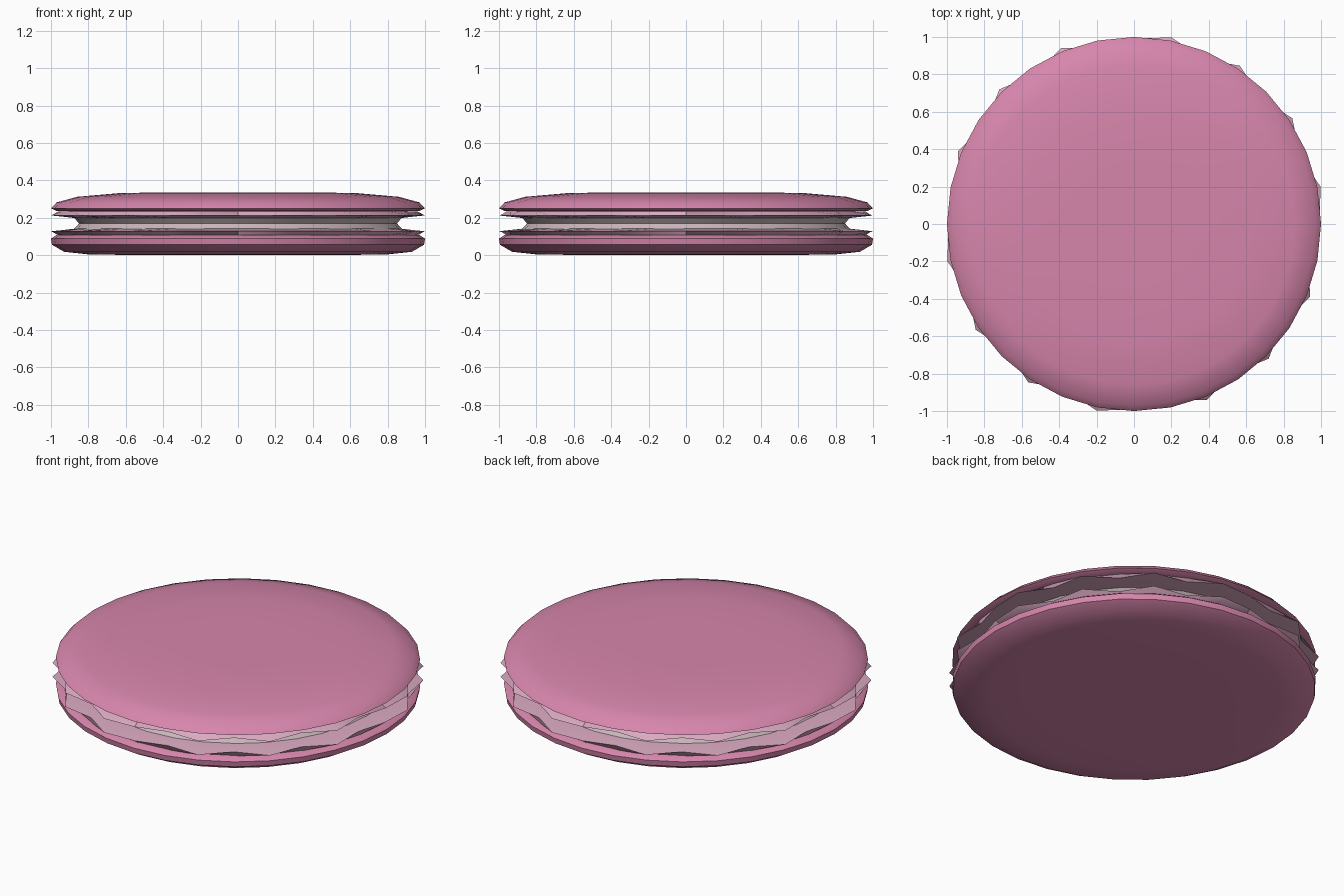
import bpy
import bmesh
from math import sin, cos, tau, radians

SIDES = 32

cube = bpy.data.objects.get("Cube")
if cube:
    bpy.data.objects.remove(cube, do_unlink=True)


def material(name, rgb):
    mat = bpy.data.materials.new(name)
    mat.use_nodes = True
    color = (*rgb, 1)
    mat.diffuse_color = color
    mat.node_tree.nodes["Principled BSDF"].inputs["Base Color"].default_value = color
    return mat


shell_pink = material("shell pink", (0.68, 0.238, 0.413))
foot_pink = material("pale foot pink", (0.70, 0.40, 0.53))
cream = material("cream filling", (0.60, 0.48, 0.50))


def ruffle(k):
    """Radius offset: every other point spikes, with the phase swapped per quarter."""
    quarter = SIDES // 4
    if k % quarter == 0:
        return -0.01
    odd_quarter = (k // quarter) % 2 == 0
    return 0.018 if (k % 2 == 1) == odd_quarter else -0.045


def lathe(name, profile, mat, ring=False, tip=None, angle=35):
    """Turn (radius, height) points round z; a ring closes on itself, otherwise it is capped."""
    bm = bmesh.new()
    rings = []
    for i, (r, z) in enumerate(profile):
        loop = []
        for k in range(SIDES):
            a = tau * k / SIDES
            rad = r + (ruffle(k) if i == tip else 0)
            loop.append(bm.verts.new((rad * cos(a), rad * sin(a), z)))
        rings.append(loop)
    pairs = list(zip(rings, rings[1:]))
    if ring:
        pairs.append((rings[-1], rings[0]))
    else:
        bm.faces.new(rings[0])
        bm.faces.new(rings[-1])
    for a, b in pairs:
        for k in range(SIDES):
            n = (k + 1) % SIDES
            bm.faces.new((a[k], a[n], b[n], b[k]))
    bmesh.ops.recalc_face_normals(bm, faces=bm.faces)
    mesh = bpy.data.meshes.new(name)
    bm.to_mesh(mesh)
    bm.free()
    mesh.materials.append(mat)
    obj = bpy.data.objects.new(name, mesh)
    bpy.context.collection.objects.link(obj)
    bpy.ops.object.select_all(action="DESELECT")
    obj.select_set(True)
    bpy.context.view_layer.objects.active = obj
    bpy.ops.object.shade_smooth_by_angle(angle=radians(angle))
    return obj


# Domed biscuit shells
lathe("top_shell", [(0.8, 0.235), (0.97, 0.236), (1.0, 0.25), (0.97, 0.282),
                    (0.86, 0.312), (0.62, 0.333), (0.3, 0.335)], shell_pink)
lathe("bottom_shell", [(0.5, 0.0), (0.8, 0.004), (0.93, 0.018), (0.995, 0.056),
                       (1.0, 0.088), (0.97, 0.108), (0.8, 0.109)], shell_pink)

# Ruffled feet, mirrored about the middle of the filling
MIDDLE = 0.17
foot = [(0.8, 0.066), (0.96, 0.064), (1.0, 0.042), (0.87, 0.028), (0.8, 0.028)]
for name, side in (("top_foot", 1), ("bottom_foot", -1)):
    lathe(name, [(r, MIDDLE + side * h) for r, h in foot], foot_pink,
          ring=True, tip=2)

# Pinched cream filling
lathe("filling", [(0.88, MIDDLE - 0.034), (0.85, MIDDLE), (0.88, MIDDLE + 0.034)],
      cream)
